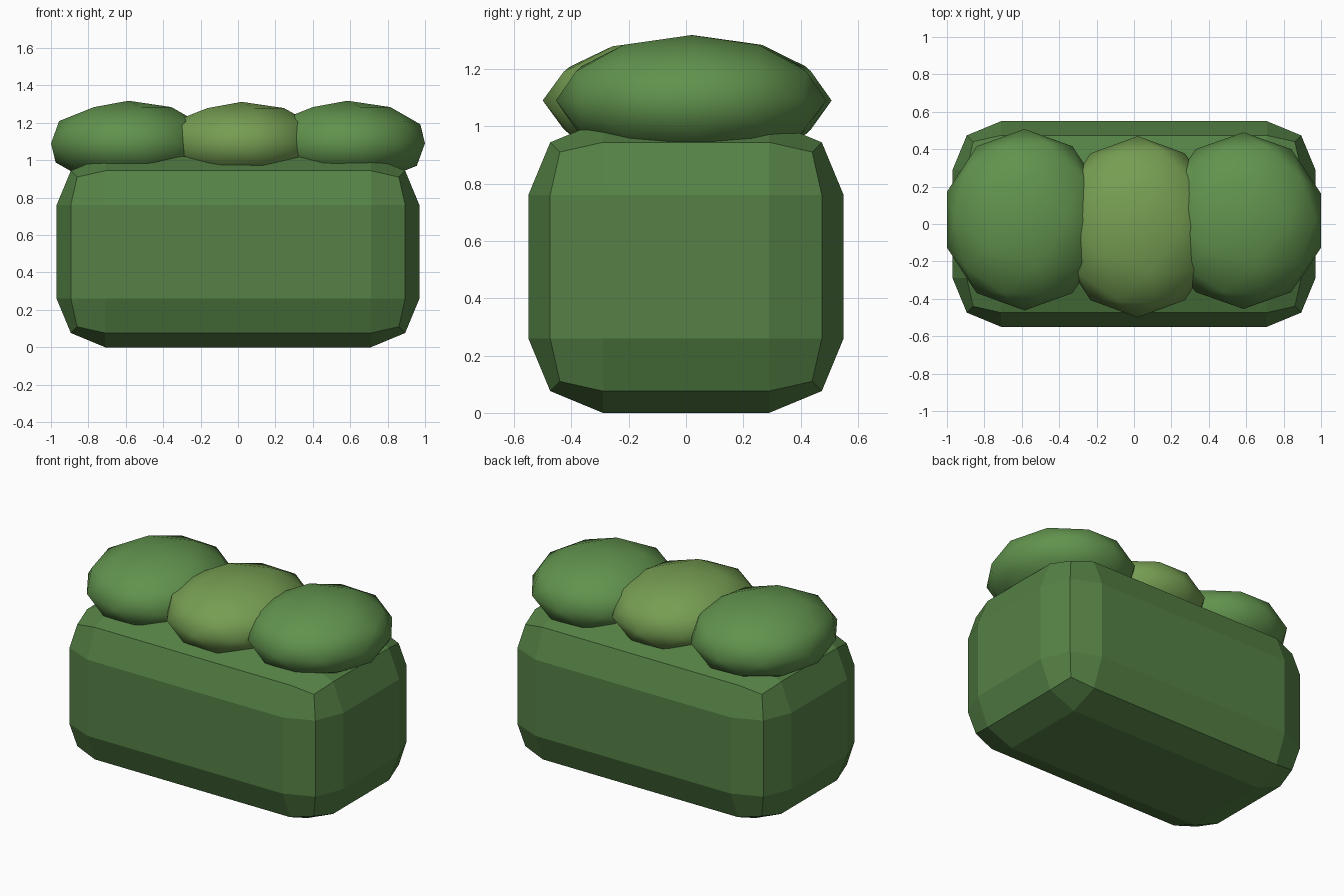
import bpy

if "Cube" in bpy.data.objects:
    bpy.data.objects.remove(bpy.data.objects["Cube"])


def material(name, rgb):
    mat = bpy.data.materials.new(name)
    mat.diffuse_color = (*rgb, 1)
    mat.use_nodes = True
    mat.node_tree.nodes["Principled BSDF"].inputs["Base Color"].default_value = mat.diffuse_color
    return mat


hedge_green = material("hedge_green", (0.09, 0.22, 0.06))
leaf_green = material("leaf_green", (0.12, 0.29, 0.075))
light_green = material("light_green", (0.18, 0.34, 0.085))

# Clipped hedge block with a broad two-step bevel
bpy.ops.mesh.primitive_cube_add(size=1, location=(0, 0, 0.51))
hedge = bpy.context.object
hedge.name = "hedge_block"
hedge.scale = (1.94, 1.10, 1.02)
bpy.ops.object.transform_apply(location=False, rotation=False, scale=True)
bevel = hedge.modifiers.new("rounded_edges", "BEVEL")
bevel.width = 0.26
bevel.segments = 2
hedge.data.materials.append(hedge_green)


# Flattened leafy clumps along the top
def clump(name, location, scale, mat):
    bpy.ops.mesh.primitive_ico_sphere_add(subdivisions=2, radius=1, location=location)
    obj = bpy.context.object
    obj.name = name
    obj.scale = scale
    bpy.ops.object.transform_apply(location=False, rotation=False, scale=True)
    bpy.ops.object.shade_smooth()
    obj.data.materials.append(mat)


clump("left_clump", (-0.585, 0.023, 1.09), (0.436, 0.485, 0.228), leaf_green)
clump("middle_clump", (0.02, -0.015, 1.09), (0.43, 0.485, 0.222), light_green)
clump("right_clump", (0.585, 0.018, 1.09), (0.436, 0.472, 0.228), leaf_green)
